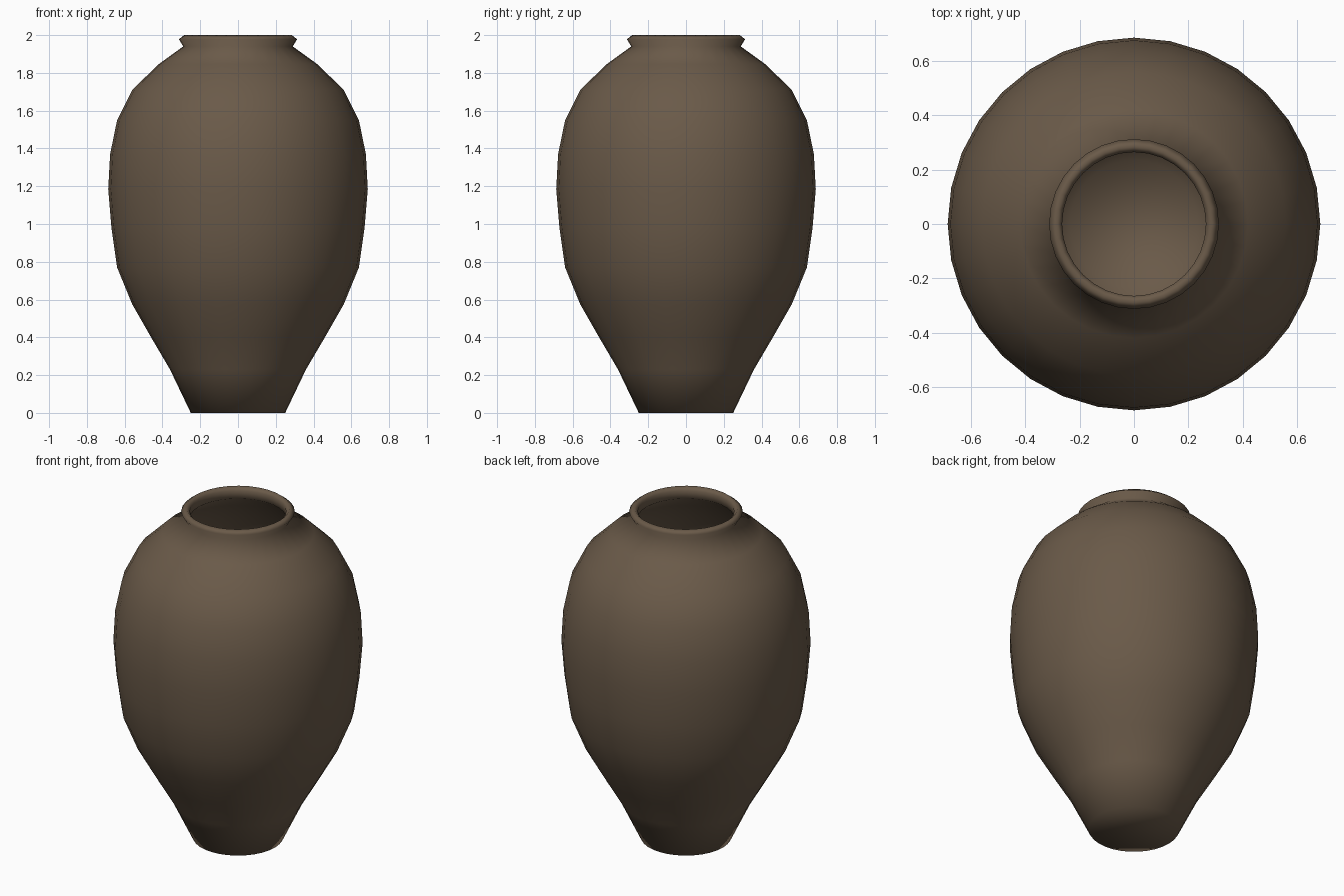
import bpy, bmesh, math

if "Cube" in bpy.data.objects:
    bpy.data.objects.remove(bpy.data.objects["Cube"])

SEGMENTS = 32

# Outer wall, rim and inner wall as (radius, height), from foot to inner floor
outer = [(0.25, 0), (0.36, 0.23), (0.46, 0.40), (0.56, 0.575), (0.64, 0.77),
         (0.67, 0.98), (0.687, 1.185), (0.677, 1.37), (0.64, 1.55),
         (0.56, 1.71), (0.42, 1.846), (0.29, 1.94)]
rim = [(0.313, 1.978), (0.285, 2.0), (0.265, 1.978), (0.268, 1.93)]
inner = [(0.405, 1.825), (0.54, 1.693), (0.616, 1.543), (0.652, 1.37),
         (0.662, 1.185), (0.645, 0.98), (0.616, 0.775), (0.537, 0.585),
         (0.437, 0.41), (0.337, 0.24), (0.235, 0.025)]

# Clay colour
clay = bpy.data.materials.new("brown clay")
clay.diffuse_color = (0.144, 0.102, 0.066, 1)
clay.use_nodes = True
clay.node_tree.nodes["Principled BSDF"].inputs["Base Color"].default_value = clay.diffuse_color

# Turn the profile around the z axis
bm = bmesh.new()
rings = []
for r, z in outer + rim + inner:
    rings.append([bm.verts.new((r * math.cos(2 * math.pi * i / SEGMENTS),
                                r * math.sin(2 * math.pi * i / SEGMENTS), z))
                  for i in range(SEGMENTS)])
for a, b in zip(rings, rings[1:]):
    for i in range(SEGMENTS):
        j = (i + 1) % SEGMENTS
        bm.faces.new((a[i], a[j], b[j], b[i]))

# Underside and inner floor
bm.faces.new(rings[0][::-1])
bm.faces.new(rings[-1])
for f in bm.faces:
    f.smooth = True

mesh = bpy.data.meshes.new("vase")
bm.to_mesh(mesh)
bm.free()
mesh.materials.append(clay)
vase = bpy.data.objects.new("vase", mesh)
bpy.context.collection.objects.link(vase)
